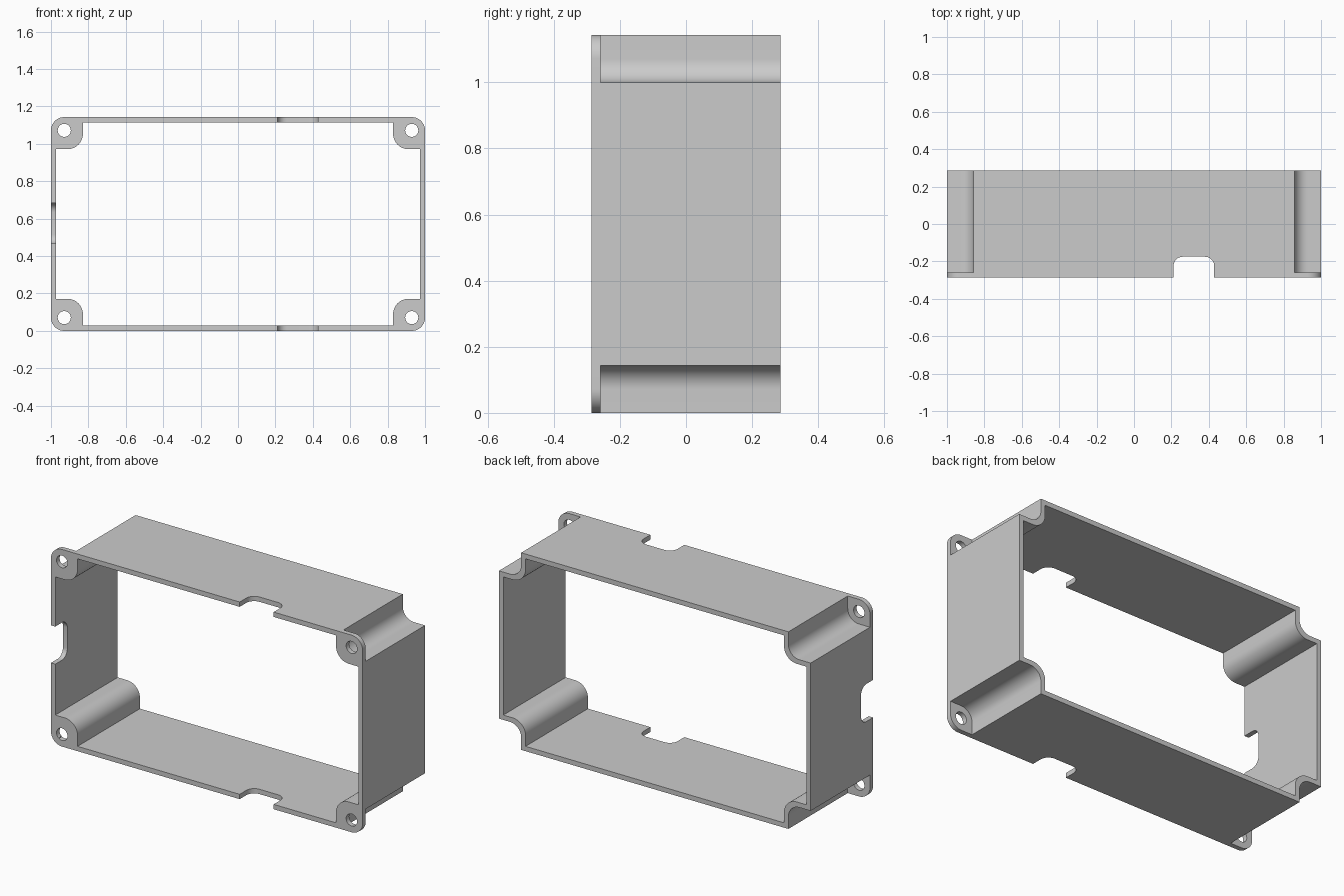
import bpy, bmesh
from math import sin, cos, pi

if "Cube" in bpy.data.objects:
    bpy.data.objects.remove(bpy.data.objects["Cube"], do_unlink=True)

HX, HY, HZ = 1.0, 0.286, 0.5715      # half sizes
WALL, R, BOSS = 0.028, 0.071, 0.143  # wall, corner radius, corner recess
SEG = 14

grey = bpy.data.materials.new("plain grey")
grey.use_nodes = True
grey.diffuse_color = (0.6, 0.6, 0.6, 1)
grey.node_tree.nodes["Principled BSDF"].inputs["Base Color"].default_value = (0.6, 0.6, 0.6, 1)


def make_object(name, bm):
    bmesh.ops.recalc_face_normals(bm, faces=bm.faces)
    mesh = bpy.data.meshes.new(name)
    bm.to_mesh(mesh)
    bm.free()
    mesh.materials.append(grey)
    obj = bpy.data.objects.new(name, mesh)
    bpy.context.collection.objects.link(obj)
    return obj


def arc(cx, cz, r, convex):
    """Quarter arc; the outer corner bulges out, the recess bulges inwards."""
    pts = []
    for i in range(SEG + 1):
        a = pi / 2 * i / SEG
        if convex:
            pts.append((cx + r * sin(a), cz - r * cos(a)))
        else:
            pts.append((cx - r * cos(a), cz + r * sin(a)))
    return pts


def outline(corner):
    """Repeat the lower right corner around the frame by mirroring."""
    loop = []
    for sx, sz in ((1, 1), (1, -1), (-1, -1), (-1, 1)):
        pts = [(sx * x, HZ + sz * z) for x, z in corner]
        loop += pts if sx * sz > 0 else pts[::-1]
    return loop


# Corner profiles, with z measured from the middle height
lo = -HZ
rim = [(HX - BOSS, lo)] + arc(HX - R, lo + R, R, True) + [(HX, lo + BOSS)]
recess = [(HX - BOSS, lo)] + arc(HX - BOSS + R, lo + BOSS - R, R, False) + [(HX, lo + BOSS)]
ix, iz, ri = HX - BOSS - WALL, lo + BOSS + WALL, 0.082
inside = [(ix, lo + WALL)] + arc(ix + ri, iz - ri, ri, False) + [(HX - WALL, iz)]

# Frame: front rim with ears, recessed walls behind, open middle
bm = bmesh.new()
sections = [(rim, -HY), (rim, -HY + WALL), (recess, -HY + WALL),
            (recess, HY), (inside, HY), (inside, -HY)]
rings = [[bm.verts.new((x, y, z)) for x, z in outline(c)] for c, y in sections]
for a, b in zip(rings, rings[1:] + rings[:1]):
    n = len(a)
    for i in range(n):
        j = (i + 1) % n
        bm.faces.new((a[i], a[j], b[j], b[i]))
bmesh.ops.remove_doubles(bm, verts=bm.verts, dist=0.0001)
frame = make_object("enclosure_frame", bm)


def cut(cutter):
    cutter.hide_render = True
    mod = frame.modifiers.new("cut", 'BOOLEAN')
    mod.operation, mod.solver, mod.object = 'DIFFERENCE', 'EXACT', cutter
    bpy.context.view_layer.objects.active = frame
    bpy.ops.object.modifier_apply(modifier=mod.name)
    bpy.data.objects.remove(cutter, do_unlink=True)


def slot_cutter(half_length):
    """Round-cornered notch profile, open to the front."""
    w, r, depth = 0.109, 0.05, -0.175
    side = [(w - r + r * cos(pi / 2 * i / 8), depth - r + r * sin(pi / 2 * i / 8)) for i in range(9)]
    right = [(w, -0.4)] + side
    pts = right + [(-x, y) for x, y in reversed(right)]
    bm = bmesh.new()
    face = bm.faces.new([bm.verts.new((x, y, -half_length)) for x, y in pts])
    new = bmesh.ops.extrude_face_region(bm, geom=[face])["geom"]
    verts = [v for v in new if isinstance(v, bmesh.types.BMVert)]
    bmesh.ops.translate(bm, verts=verts, vec=(0, 0, 2 * half_length))
    return make_object("slot_cutter", bm)


# Notches through the top and bottom walls
slot = slot_cutter(0.8)
slot.location = (0.32, 0, HZ)
cut(slot)

# Notch in the right-hand side wall
slot = slot_cutter(0.1)
slot.rotation_euler = (0, pi / 2, 0)
slot.location = (-HX, 0, 0.575)
cut(slot)

# Screw holes in the four ears
for sx in (-1, 1):
    for sz in (-1, 1):
        bpy.ops.mesh.primitive_cylinder_add(
            vertices=32, radius=0.035, depth=0.06, rotation=(pi / 2, 0, 0),
            location=(sx * (HX - R), -HY + WALL / 2, HZ + sz * (HZ - R)))
        cut(bpy.context.object)

bpy.ops.object.select_all(action='DESELECT')
frame.select_set(True)
bpy.context.view_layer.objects.active = frame
bpy.ops.object.shade_smooth_by_angle(angle=pi / 6)
